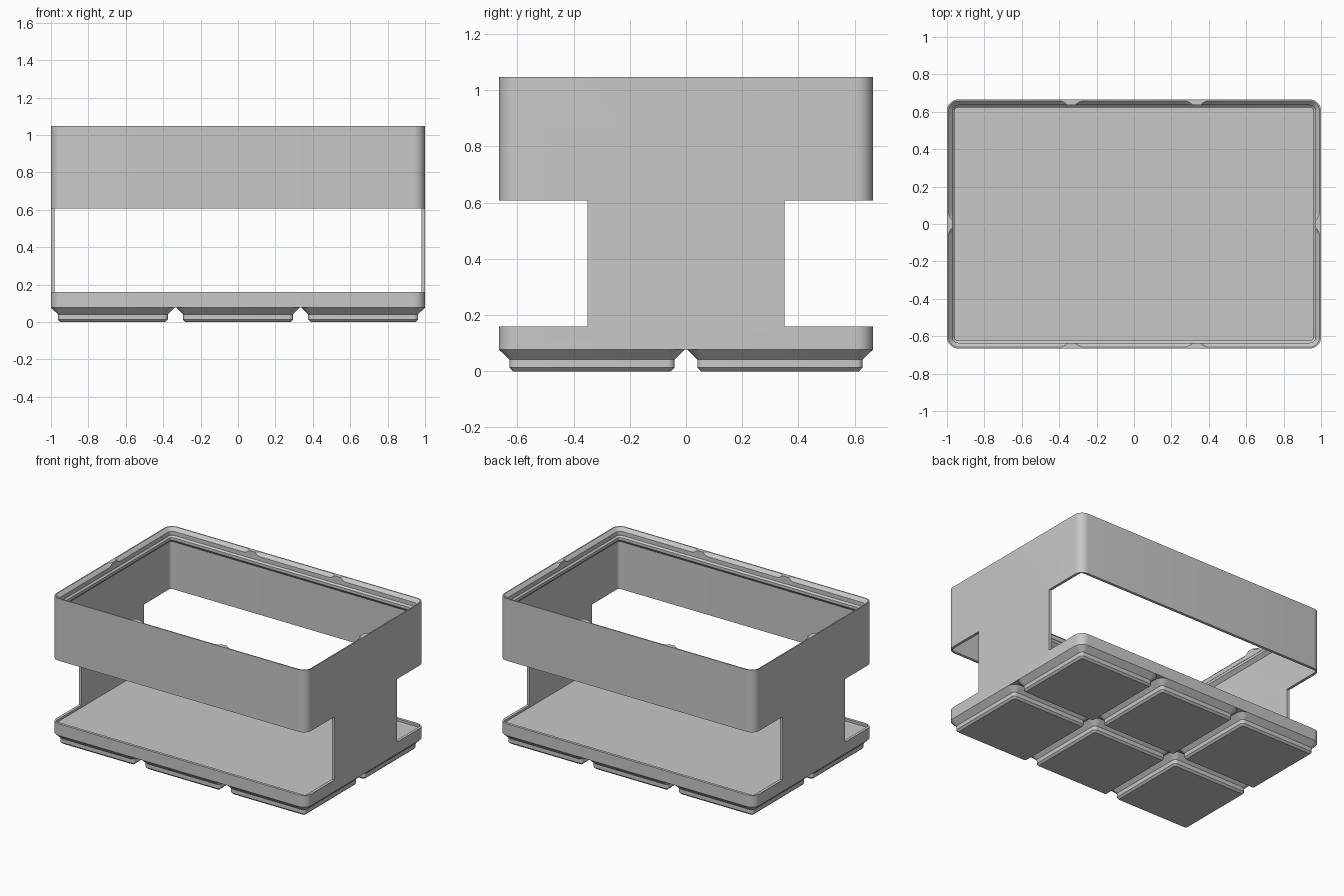
import bpy, bmesh, math

cube = bpy.data.objects.get("Cube")
if cube:
    bpy.data.objects.remove(cube, do_unlink=True)

MM = 2 / 125.5                      # model units per millimetre
PITCH, CELL, RADIUS = 42, 41.5, 3.75
COLS, ROWS = 3, 2
WIDTH, DEPTH = (COLS - 1) * PITCH + CELL, (ROWS - 1) * PITCH + CELL
FOOT_H, FLOOR_Z, TOP_Z = 4.85, 9.0, 65.7
WALL, LIP, INNER_R = 1.2, 2.6, 1.15

grey = bpy.data.materials.new("plastic grey")
grey.use_nodes = True
grey.diffuse_color = (0.58, 0.58, 0.58, 1)
grey.node_tree.nodes["Principled BSDF"].inputs["Base Color"].default_value = grey.diffuse_color


def ring(bm, cx, cy, w, d, inset, z, r=None, seg=8):
    """One rounded rectangle of vertices, inset from its full size."""
    if r is None:
        r = RADIUS - inset
    verts = []
    for q, (sx, sy) in enumerate([(1, 1), (-1, 1), (-1, -1), (1, -1)]):
        for i in range(seg + 1):
            a = (q + i / seg) * math.pi / 2
            x = cx + sx * (w / 2 - inset - r) + r * math.cos(a)
            y = cy + sy * (d / 2 - inset - r) + r * math.sin(a)
            verts.append(bm.verts.new((x * MM, y * MM, z * MM)))
    return verts


def loft(bm, cx, cy, w, d, profile):
    """Closed solid through rounded rectangles given as (inset, z, optional radius)."""
    rings = [ring(bm, cx, cy, w, d, *section) for section in profile]
    for a, b in zip(rings, rings[1:]):
        for i in range(len(a)):
            j = (i + 1) % len(a)
            bm.faces.new((a[i], a[j], b[j], b[i]))
    bm.faces.new(list(reversed(rings[0])))
    bm.faces.new(rings[-1])


def finish(bm, name):
    bmesh.ops.recalc_face_normals(bm, faces=bm.faces)
    mesh = bpy.data.meshes.new(name)
    bm.to_mesh(mesh)
    bm.free()
    mesh.materials.append(grey)
    obj = bpy.data.objects.new(name, mesh)
    bpy.context.collection.objects.link(obj)
    return obj


def whole_solid(name, profile):
    bm = bmesh.new()
    loft(bm, 0, 0, WIDTH, DEPTH, profile)
    return finish(bm, name)


def cell_solids(name, profile):
    bm = bmesh.new()
    for i in range(COLS):
        for j in range(ROWS):
            cx, cy = (i - (COLS - 1) / 2) * PITCH, (j - (ROWS - 1) / 2) * PITCH
            loft(bm, cx, cy, CELL, CELL, profile)
    return finish(bm, name)


def cut(obj, cutter):
    cutter.hide_render = True
    mod = obj.modifiers.new("cut", "BOOLEAN")
    mod.operation, mod.solver, mod.object = "DIFFERENCE", "EXACT", cutter
    bpy.context.view_layer.objects.active = obj
    bpy.ops.object.modifier_apply(modifier=mod.name)
    bpy.data.objects.remove(cutter, do_unlink=True)


# Body: slab, outer wall, stacking lip and inner wall down to the floor
lip_z = TOP_Z - 3.9
under_z = lip_z - 1.2
body = whole_solid("bin_body", [
    (0, FOOT_H), (0, TOP_Z), (LIP, TOP_Z), (LIP, under_z),
    (WALL, under_z - (LIP - WALL), INNER_R), (WALL, FLOOR_Z, INNER_R)])

# Lower step of the lip runs all the way round
cut(body, whole_solid("lip_step_cutter", [
    (LIP + 0.1, lip_z - 0.1), (1.9, lip_z + 0.7), (1.9, lip_z + 5)]))

# Upper chamfer is cut per cell, leaving small wedges between cells
cut(body, cell_solids("lip_chamfer_cutter", [
    (2.1, lip_z + 1), (2.1, lip_z + 2.3), (0, lip_z + 4.4)]))

# Front and back openings that wrap round the corners
low, high, inner, outer = 0.16, 0.607, 0.35, 0.8
for side in (-1, 1):
    bm = bmesh.new()
    bmesh.ops.create_cube(bm, size=1)
    bmesh.ops.scale(bm, vec=(2.4, outer - inner, high - low), verts=bm.verts)
    bmesh.ops.translate(bm, vec=(0, side * (inner + outer) / 2, (low + high) / 2), verts=bm.verts)
    cut(body, finish(bm, "opening_cutter"))

# Stepped feet under the slab
feet = cell_solids("base_feet", [(3.1, 0), (2.3, 0.8), (2.3, 2.6), (0, FOOT_H)])

# Smooth rounded corners, keep chamfer edges sharp
bpy.ops.object.select_all(action="DESELECT")
for obj in (body, feet):
    obj.select_set(True)
    bpy.context.view_layer.objects.active = obj
bpy.ops.object.shade_smooth_by_angle(angle=math.radians(25))
